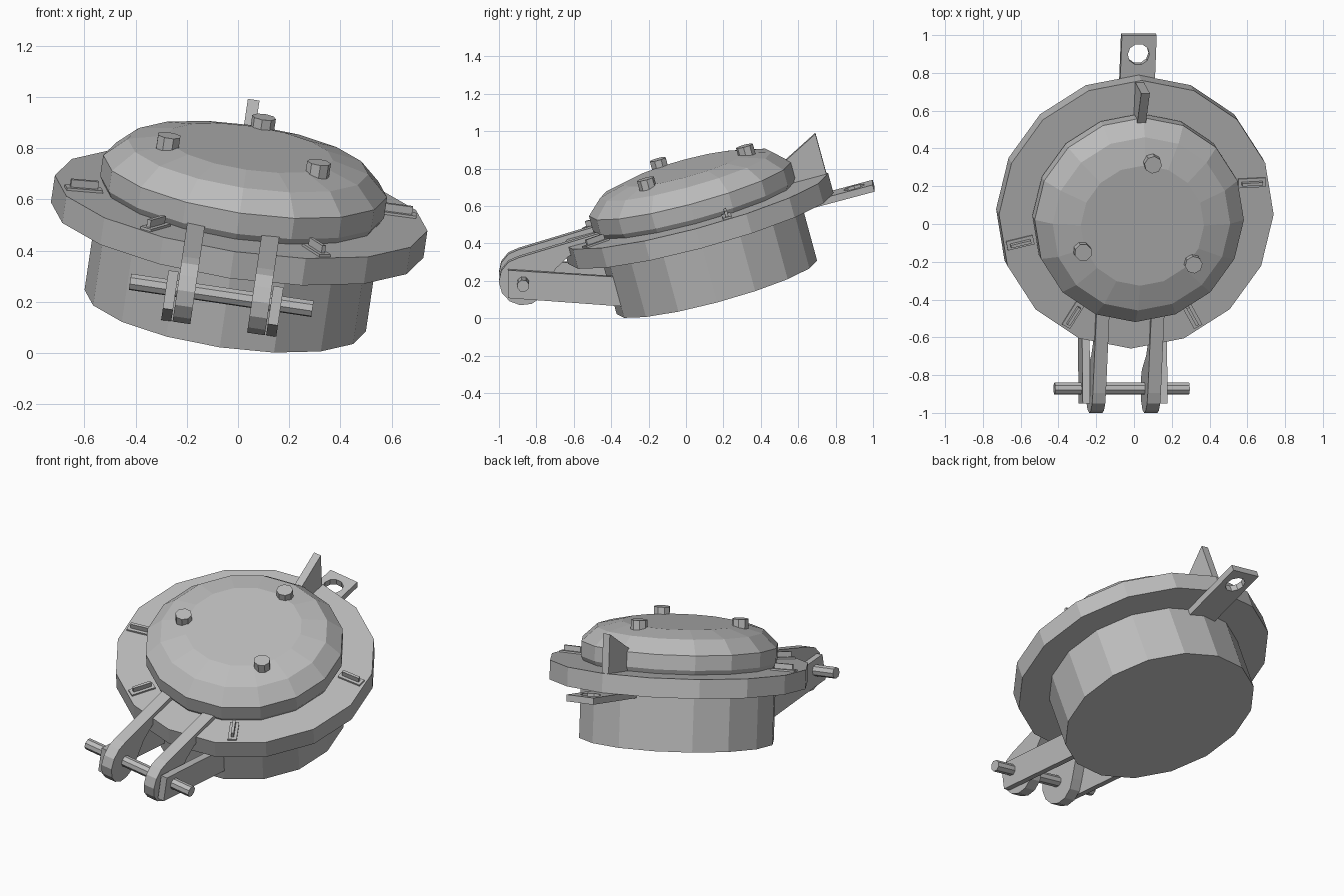
import bpy, bmesh
from math import radians, cos, sin, pi
from mathutils import Matrix, Vector

old = bpy.data.objects.get("Cube")
if old:
    bpy.data.objects.remove(old, do_unlink=True)

# One plain grey for everything
grey = bpy.data.materials.new("plain grey")
grey.use_nodes = True
COLOR = (0.5, 0.5, 0.5, 1)
grey.diffuse_color = COLOR
grey.node_tree.nodes["Principled BSDF"].inputs["Base Color"].default_value = COLOR

# The whole hatch is built upright, then leaned over with this frame
LEAN = (Matrix.Translation((-0.05, 0.165, 0.165))
        @ Matrix.Rotation(radians(8.45), 4, 'Y')
        @ Matrix.Rotation(radians(15.1), 4, 'X'))
SIDES = 16


def finish(name, bm, local=Matrix()):
    bmesh.ops.recalc_face_normals(bm, faces=bm.faces)
    mesh = bpy.data.meshes.new(name)
    bm.to_mesh(mesh)
    bm.free()
    mesh.materials.append(grey)
    obj = bpy.data.objects.new(name, mesh)
    obj.matrix_world = LEAN @ local
    bpy.context.collection.objects.link(obj)
    return obj


def lathe(name, profile, sides=SIDES, local=Matrix()):
    """Closed turned solid from (radius, height) rings."""
    bm = bmesh.new()
    rings = [[bm.verts.new((r * cos(2 * pi * i / sides), r * sin(2 * pi * i / sides), h))
              for i in range(sides)] for r, h in profile]
    for a, b in zip(rings, rings[1:]):
        for i in range(sides):
            j = (i + 1) % sides
            bm.faces.new((a[i], a[j], b[j], b[i]))
    bm.faces.new(rings[0])
    bm.faces.new(rings[-1])
    return finish(name, bm, local)


def plate(name, loops, start, depth, upright, local=Matrix()):
    """Extrude outlines (later loops are holes): upright ones lie in yz, others in xy."""
    bm = bmesh.new()
    edges = []
    for loop in loops:
        vs = [bm.verts.new((start, p, q) if upright else (p, q, start)) for p, q in loop]
        edges += [bm.edges.new((v, vs[i - 1])) for i, v in enumerate(vs)]
    if len(loops) == 1:
        bm.faces.new(bm.verts)
    else:
        bmesh.ops.triangle_fill(bm, edges=edges, use_beauty=True)
    ext = bmesh.ops.extrude_face_region(bm, geom=bm.faces[:])
    move = Vector((depth, 0, 0) if upright else (0, 0, depth))
    bmesh.ops.translate(bm, vec=move,
                        verts=[g for g in ext["geom"] if isinstance(g, bmesh.types.BMVert)])
    return finish(name, bm, local)


def arc(cx, cy, r, a0, a1, n):
    return [(cx + r * cos(radians(a0 + (a1 - a0) * i / n)),
             cy + r * sin(radians(a0 + (a1 - a0) * i / n))) for i in range(n + 1)]


def rect(w, h):
    return [(-w / 2, -h / 2), (w / 2, -h / 2), (w / 2, h / 2), (-w / 2, h / 2)]


# Drum, flange and domed lid
lathe("drum", [(0.555, 0), (0.555, 0.34)])
lathe("flange", [(0.735, 0.33), (0.735, 0.44)])
lathe("lid", [(0.54, 0.43), (0.56, 0.465), (0.56, 0.55), (0.475, 0.63), (0.33, 0.665)])

# Three bolts on the lid
for k in range(3):
    spot = Matrix.Rotation(radians(83.5 + 120 * k), 4, 'Z') @ Matrix.Translation((0.345, 0, 0.65))
    lathe(f"bolt_{k + 1}", [(0.047, 0), (0.047, 0.055)], 8, spot)

# Four radial clips on the flange: foot plate with a raised rib
for k, (angle, turn) in enumerate([(16, 3), (194, 194), (-60, -60), (-120, -120)]):
    a = radians(angle)
    spot = (Matrix.Translation((0.635 * cos(a), 0.635 * sin(a), 0.435))
            @ Matrix.Rotation(radians(turn), 4, 'Z'))
    plate(f"clip_foot_{k + 1}", [rect(0.145, 0.05)], 0, 0.015, False, spot)
    plate(f"clip_rib_{k + 1}", [rect(0.11, 0.016)], 0, 0.045, False, spot)

# Back fin and the eyelet tab below the flange
plate("back_fin", [[(0.5, 0.43), (0.725, 0.43), (0.725, 0.665), (0.54, 0.57), (0.5, 0.55)]],
      -0.034, 0.046, True)
tab = [(-0.098, 0.5), (0.088, 0.5), (0.088, 0.952), (-0.098, 0.952)]
plate("eyelet_tab", [tab, arc(-0.005, 0.848, 0.058, 0, 360, 10)[:-1]], 0.292, 0.038, False)

# Hinge: lid arms, drum brackets and pin
HINGE_X, PIN_Y, PIN_Z = -0.015, -0.985, 0.325
arm = ([(-0.5, 0.42), (-0.5, 0.47)] + arc(PIN_Y, PIN_Z, 0.13, 85, 330, 9)
       + [(-0.8, 0.345), (-0.72, 0.39), (-0.6, 0.42)])
bracket = [(-1.045, 0.41), (-1.085, 0.265), (-0.5, 0.06), (-0.5, 0.225)]
for side, s in (("left", 1), ("right", -1)):
    plate(f"hinge_arm_{side}", [arm], HINGE_X + s * 0.147 - 0.035, 0.07, True)
    plate(f"hinge_bracket_{side}", [bracket], HINGE_X + s * 0.207 - 0.02, 0.04, True)
lathe("hinge_pin", [(0.033, -0.36), (0.033, 0.36)], 8,
      Matrix.Translation((HINGE_X - 0.009, PIN_Y, PIN_Z)) @ Matrix.Rotation(radians(90), 4, 'Y'))
